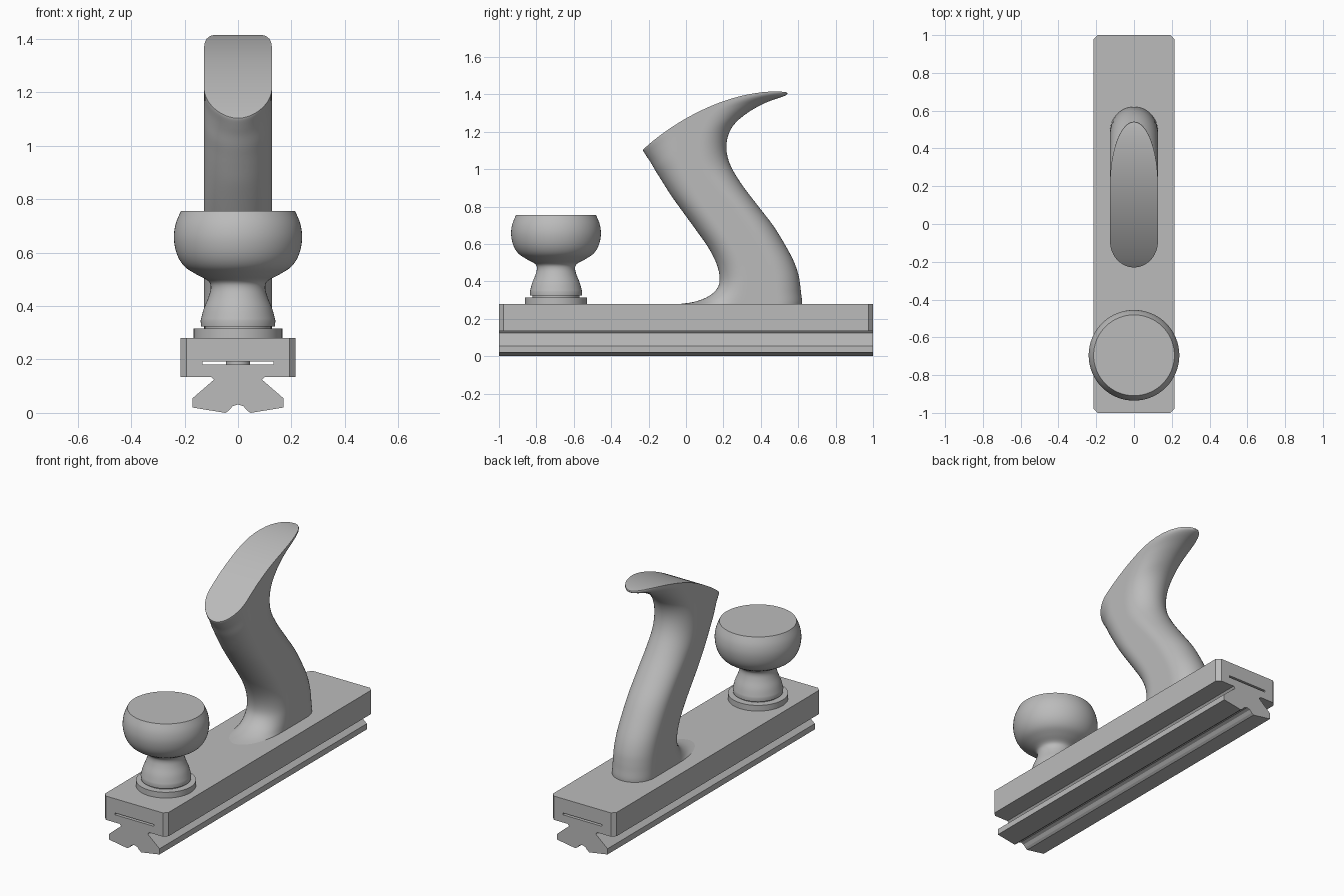
import bpy, bmesh, math
from mathutils import Vector

if "Cube" in bpy.data.objects:
    bpy.data.objects.remove(bpy.data.objects["Cube"])

grey = bpy.data.materials.new("plain grey")
grey.use_nodes = True
grey.diffuse_color = (0.5, 0.5, 0.5, 1)
grey.node_tree.nodes["Principled BSDF"].inputs["Base Color"].default_value = (0.5, 0.5, 0.5, 1)


def finish(name, bm, smooth=None):
    """Turn a bmesh into a named, coloured object."""
    bmesh.ops.recalc_face_normals(bm, faces=bm.faces[:])
    mesh = bpy.data.meshes.new(name)
    bm.to_mesh(mesh)
    bm.free()
    mesh.materials.append(grey)
    obj = bpy.data.objects.new(name, mesh)
    bpy.context.collection.objects.link(obj)
    bpy.ops.object.select_all(action="DESELECT")
    obj.select_set(True)
    bpy.context.view_layer.objects.active = obj
    if smooth:
        bpy.ops.object.shade_smooth_by_angle(angle=math.radians(smooth))
    return obj


def box(x, y, z0, z1):
    bm = bmesh.new()
    bmesh.ops.create_cube(bm, size=1)
    for v in bm.verts:
        v.co = (v.co.x * 2 * x, v.co.y * 2 * y, z0 if v.co.z < 0 else z1)
    return bm


def lathe(name, profile, y, smooth=35, steps=64):
    """Revolve (radius, z) points about a vertical axis."""
    bm = bmesh.new()
    rings = []
    for r, z in profile:
        rings.append([bm.verts.new((r * math.cos(a), y + r * math.sin(a), z))
                      for a in (2 * math.pi * i / steps for i in range(steps))])
    for lo, hi in zip(rings, rings[1:]):
        for i in range(steps):
            j = (i + 1) % steps
            bm.faces.new((lo[i], lo[j], hi[j], hi[i]))
    bm.faces.new(rings[0])
    bm.faces.new(rings[-1])
    return finish(name, bm, smooth)


def spline(points, steps):
    """Catmull-Rom interpolation of number tuples."""
    pts = [points[0]] + points + [points[-1]]
    out = []
    for a, b, c, d in zip(pts, pts[1:], pts[2:], pts[3:]):
        for s in range(steps):
            t = s / steps
            out.append(tuple(0.5 * (2*q + (r - p)*t + (2*p - 5*q + 4*r - w)*t*t
                                    + (3*q - p - 3*r + w)*t**3)
                             for p, q, r, w in zip(a, b, c, d)))
    return out + [points[-1]]


# Body block with chamfered upright corners and a slot running end to end
bm = box(0.215, 1, 0.135, 0.28)
upright = [e for e in bm.edges if abs(e.verts[0].co.z - e.verts[1].co.z) > 0.1]
bmesh.ops.bevel(bm, geom=upright, offset=0.023, segments=1, affect="EDGES")
body = finish("body", bm)
cutter = finish("slot_cutter", box(0.132, 1.1, 0.182, 0.193))
cutter.hide_render = True
bpy.context.view_layer.objects.active = body
mod = body.modifiers.new("slot", "BOOLEAN")
mod.operation, mod.object, mod.solver = "DIFFERENCE", cutter, "EXACT"
bpy.ops.object.modifier_apply(modifier="slot")
bpy.data.objects.remove(cutter)

# Dovetail rail with a rounded groove along its underside
half = [(0.1, 0.135), (0.09, 0.124), (0.17, 0.055), (0.17, 0.02), (0.047, 0),
        (0.034, 0.009), (0.02, 0.025), (0, 0.032)]
outline = half + [(-x, z) for x, z in half[-2::-1]]
bm = bmesh.new()
ends = [[bm.verts.new((x, y, z)) for x, z in outline] for y in (-1, 1)]
for i in range(len(outline)):
    j = (i + 1) % len(outline)
    bm.faces.new((ends[0][i], ends[0][j], ends[1][j], ends[1][i]))
for ring in ends:
    bm.faces.new(ring)
finish("dovetail_rail", bm)

# Front knob: washer, turned grip and the screw that crosses the slot
KNOB_Y = -0.695
lathe("knob_washer", [(0.166, 0.275), (0.166, 0.315)], KNOB_Y)
lathe("knob_neck", [(0.125, 0.31), (0.125, 0.33)], KNOB_Y)
lathe("knob_screw", [(0.045, 0.17), (0.045, 0.29)], KNOB_Y)
foot = [(0.138, 0.324), (0.14, 0.345)]
curve = [(0.14, 0.345), (0.128, 0.39), (0.11, 0.435), (0.102, 0.47), (0.112, 0.494),
         (0.155, 0.518), (0.2, 0.548), (0.228, 0.592), (0.24, 0.65), (0.234, 0.705),
         (0.214, 0.755)]
lathe("knob", foot[:1] + spline(curve, 4), KNOB_Y)

# Rear handle: lofted rings, each (front y, z, back y, z, front round, back round, arch)
rings = [
    (-0.06, 0.277, 0.62, 0.277, 0.30, 0.13, 0),
    (0.04, 0.29, 0.62, 0.30, 0.24, 0.13, 0),
    (0.12, 0.32, 0.615, 0.34, 0.18, 0.13, 0),
    (0.168, 0.365, 0.61, 0.385, 0.14, 0.13, 0),
    (0.18, 0.42, 0.60, 0.44, 0.13, 0.13, 0),
    (0.163, 0.495, 0.575, 0.51, 0.13, 0.13, 0),
    (0.12, 0.58, 0.53, 0.595, 0.13, 0.13, 0),
    (0.05, 0.68, 0.465, 0.70, 0.13, 0.13, 0),
    (-0.03, 0.79, 0.38, 0.81, 0.13, 0.13, 0),
    (-0.08, 0.86, 0.29, 0.93, 0.13, 0.13, 0),
    (-0.115, 0.915, 0.23, 1.04, 0.13, 0.14, 0),
    (-0.14, 0.955, 0.217, 1.14, 0.13, 0.16, 0.01),
    (-0.165, 0.995, 0.25, 1.23, 0.13, 0.2, 0.025),
    (-0.188, 1.035, 0.33, 1.302, 0.14, 0.26, 0.045),
    (-0.208, 1.065, 0.43, 1.357, 0.15, 0.32, 0.065),
    (-0.226, 1.093, 0.532, 1.394, 0.15, 0.36, 0.083),
    (-0.23, 1.103, 0.54, 1.41, 0.15, 0.36, 0.09),
]
WIDTH, ARC, SIDE = 0.127, 12, 10
bm = bmesh.new()
loft = []
for fy, fz, by, bz, front_d, back_d, arch in spline(rings, 4):
    front, back = Vector((0, fy, fz)), Vector((0, by, bz))
    length = (back - front).length
    # half outline from the front point, along the side, to the back point
    side = []
    for i in range(ARC + 1):
        a = math.pi / 2 * i / ARC
        side.append((WIDTH * math.sin(a), front_d * (1 - math.cos(a))))
    for i in range(1, SIDE):
        side.append((WIDTH, front_d + (length - back_d - front_d) * i / SIDE))
    for i in range(ARC + 1):
        a = math.pi / 2 * i / ARC
        side.append((WIDTH * math.cos(a), length - back_d * (1 - math.sin(a))))
    full = side + [(-x, s) for x, s in side[-2:0:-1]]
    ring = []
    for x, s in full:
        u = min(max(s / length, 0), 1)
        p = front.lerp(back, u)
        p.z += arch * (4 * u * (1 - u)) ** 0.9
        ring.append(bm.verts.new((x, p.y, p.z)))
    loft.append(ring)
n = len(loft[0])
for lo, hi in zip(loft, loft[1:]):
    for i in range(n):
        j = (i + 1) % n
        bm.faces.new((lo[i], lo[j], hi[j], hi[i]))
# curved top, bridged straight across from side to side
top = loft[-1]
for i in range(n // 2):
    quad = [top[i], top[i + 1], top[n - i - 1], top[(n - i) % n]]
    bm.faces.new(list(dict.fromkeys(quad)))
bm.faces.new(loft[0])
finish("rear_handle", bm, 40)
